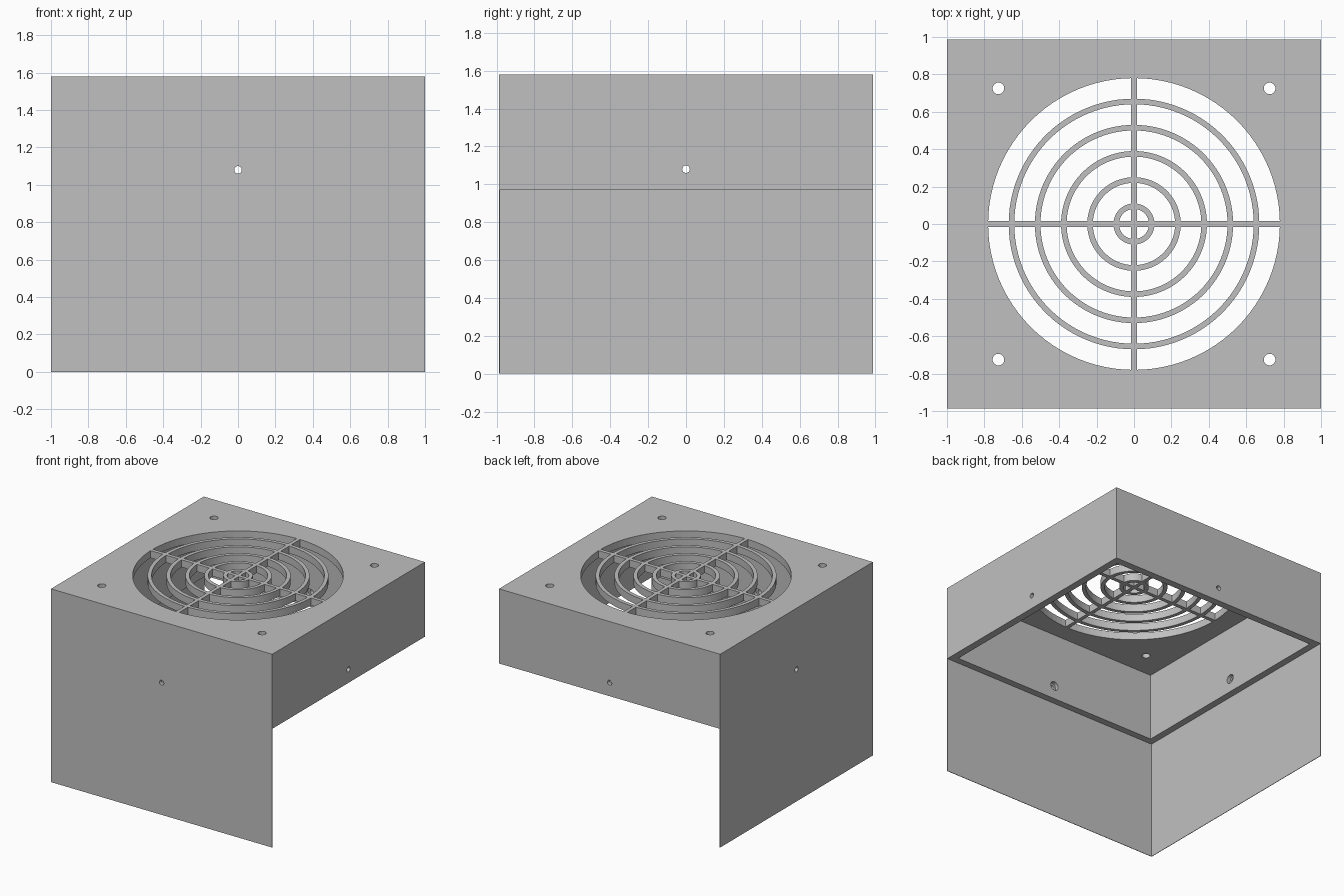
import bpy, bmesh, math
from mathutils import Matrix

if "Cube" in bpy.data.objects:
    bpy.data.objects.remove(bpy.data.objects["Cube"])

HX, HY = 1.0, 0.987          # half sizes in plan
Z0, Z1 = 0.97, 1.58          # underside and top of the housing
WALL, PLATE = 0.06, 0.06     # side wall and top plate thickness

grey = bpy.data.materials.new("plain grey")
grey.diffuse_color = (0.53, 0.53, 0.53, 1)
grey.use_nodes = True
grey.node_tree.nodes["Principled BSDF"].inputs["Base Color"].default_value = grey.diffuse_color


def add(name, bm):
    bmesh.ops.recalc_face_normals(bm, faces=bm.faces)
    me = bpy.data.meshes.new(name)
    bm.to_mesh(me)
    bm.free()
    me.materials.append(grey)
    ob = bpy.data.objects.new(name, me)
    bpy.context.collection.objects.link(ob)
    return ob


def box(name, lo, hi):
    bm = bmesh.new()
    size = [b - a for a, b in zip(lo, hi)]
    mid = [(a + b) / 2 for a, b in zip(lo, hi)]
    bmesh.ops.create_cube(bm, size=1, matrix=Matrix.Translation(mid) @ Matrix.Diagonal((*size, 1)))
    return add(name, bm)


def cylinder(name, r, depth, loc, axis='Z', segs=32):
    bm = bmesh.new()
    rot = {'Z': Matrix(), 'X': Matrix.Rotation(math.pi / 2, 4, 'Y'),
           'Y': Matrix.Rotation(math.pi / 2, 4, 'X')}[axis]
    bmesh.ops.create_cone(bm, cap_ends=True, segments=segs, radius1=r, radius2=r,
                          depth=depth, matrix=Matrix.Translation(loc) @ rot)
    return add(name, bm)


def cut(ob, cutter):
    mod = ob.modifiers.new("cut", 'BOOLEAN')
    mod.operation, mod.solver, mod.object = 'DIFFERENCE', 'EXACT', cutter
    bpy.context.view_layer.objects.active = ob
    bpy.ops.object.modifier_apply(modifier=mod.name)
    bpy.data.objects.remove(cutter)


def ring(name, r_in, r_out, z0, z1, segs=96):
    bm = bmesh.new()
    profile = [(r_in, z0), (r_out, z0), (r_out, z1), (r_in, z1)]
    loops = []
    for i in range(segs):
        a = 2 * math.pi * i / segs
        loops.append([bm.verts.new((r * math.cos(a), r * math.sin(a), z)) for r, z in profile])
    for i in range(segs):
        p, q = loops[i], loops[(i + 1) % segs]
        for k in range(4):
            bm.faces.new((p[k], q[k], q[(k + 1) % 4], p[(k + 1) % 4]))
    return add(name, bm)


# Housing: open-bottomed box with a round fan opening
housing = box("housing", (-HX, -HY, Z0), (HX, HY, Z1))
cut(housing, box("cavity", (-HX + WALL, -HY + WALL, Z0 - 0.2), (HX - WALL, HY - WALL, Z1 - PLATE)))
cut(housing, cylinder("opening", 0.78, 0.4, (0, 0, Z1), segs=96))

# Corner screw holes
for sx in (-1, 1):
    for sy in (-1, 1):
        cut(housing, cylinder("screw_hole", 0.031, 0.4, (sx * 0.725, sy * 0.725, Z1)))

# Side holes, wider on the inside
for axis, half in (('X', HX), ('Y', HY)):
    for s in (-1, 1):
        for r, off, depth in ((0.02, 0, 0.3), (0.036, half - WALL, 0.06)):
            d = s * (off or half)
            loc = (d, 0, 1.08) if axis == 'X' else (0, d, 1.08)
            cut(housing, cylinder("side_hole", r, depth, loc, axis))

# Long thin skirts under the front and left walls
T = 0.004
box("front_skirt", (-HX, -HY, 0), (HX, -HY + T, Z0))
box("left_skirt", (-HX, -HY + T, 0), (-HX + T, HY, Z0))

# Grille: concentric rings and crossed bars
rings = [ring(f"grille_ring_{i + 1}", 0.08 + 0.14 * i, 0.11 + 0.14 * i, Z1 - PLATE, Z1)
         for i in range(5)]
W = 0.015
box("grille_bar_x", (-0.785, -W, Z1 - PLATE), (0.785, W, Z1))
box("grille_bar_y", (-W, -0.785, Z1 - PLATE), (W, 0.785, Z1))

# Smooth the round parts, keeping hard edges
bpy.ops.object.select_all(action='DESELECT')
for ob in rings:
    ob.select_set(True)
bpy.context.view_layer.objects.active = rings[0]
bpy.ops.object.shade_smooth_by_angle(angle=math.radians(30))
